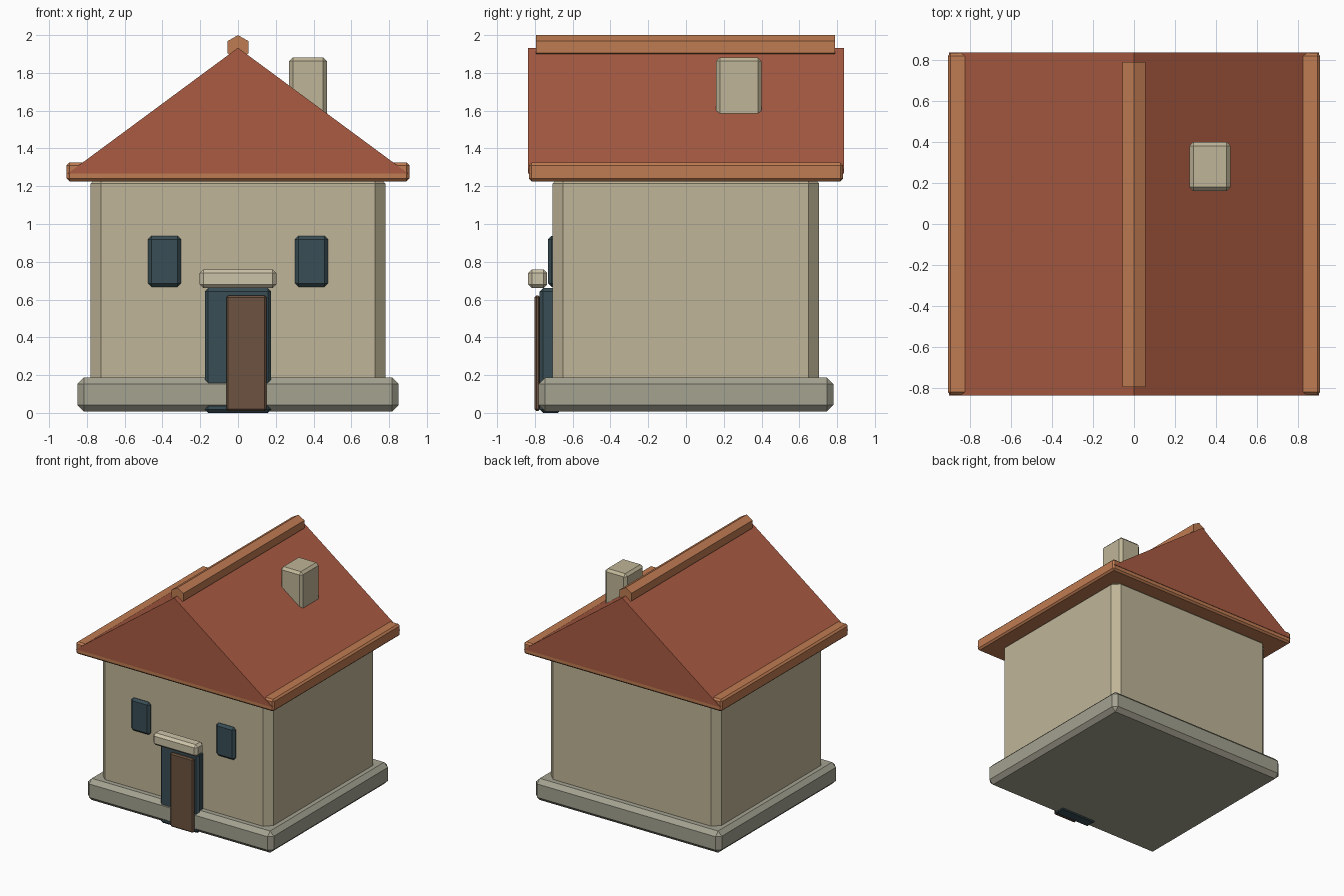
import bpy, bmesh, math

if "Cube" in bpy.data.objects:
    bpy.data.objects.remove(bpy.data.objects["Cube"])


def material(name, rgb):
    m = bpy.data.materials.new(name)
    m.diffuse_color = (*rgb, 1)
    m.use_nodes = True
    m.node_tree.nodes["Principled BSDF"].inputs["Base Color"].default_value = m.diffuse_color
    return m


PLASTER = material("plaster", (0.52, 0.46, 0.31))
STONE = material("stone", (0.37, 0.36, 0.28))
TILE = material("tile", (0.40, 0.105, 0.055))
TRIM = material("trim", (0.52, 0.20, 0.085))
DARK = material("dark_glass", (0.04, 0.075, 0.09))
WOOD = material("wood", (0.15, 0.085, 0.05))
CREAM = material("cream", (0.60, 0.54, 0.39))


def finish(bm, name, mat):
    bmesh.ops.recalc_face_normals(bm, faces=bm.faces)
    me = bpy.data.meshes.new(name)
    bm.to_mesh(me)
    bm.free()
    me.materials.append(mat)
    ob = bpy.data.objects.new(name, me)
    bpy.context.collection.objects.link(ob)
    return ob


def box(name, xs, ys, zs, bevel, mat):
    """Chamfered box from its extents."""
    bm = bmesh.new()
    bmesh.ops.create_cube(bm, size=1)
    for v in bm.verts:
        for i, (lo, hi) in enumerate((xs, ys, zs)):
            v.co[i] = lo if v.co[i] < 0 else hi
    bmesh.ops.bevel(bm, geom=bm.edges[:], offset=bevel, segments=1,
                    profile=0.5, affect='EDGES')
    return finish(bm, name, mat)


def prism(name, profile, y0, y1, mat):
    """Extrude an xz profile along y."""
    bm = bmesh.new()
    face = bm.faces.new([bm.verts.new((x, y0, z)) for x, z in profile])
    ext = bmesh.ops.extrude_face_region(bm, geom=[face], use_keep_orig=True)
    for v in ext["geom"]:
        if isinstance(v, bmesh.types.BMVert):
            v.co.y = y1
    return finish(bm, name, mat)


# Foundation and walls
box("foundation", (-0.85, 0.85), (-0.78, 0.78), (0.008, 0.187), 0.034, STONE)
box("walls", (-0.78, 0.78), (-0.707, 0.705), (0.01, 1.27), 0.056, PLASTER)

# Roof: eave slab, gabled prism and hexagonal ridge cap
box("eave_slab", (-0.907, 0.907), (-0.832, 0.832), (1.226, 1.325), 0.014, TRIM)
prism("roof", [(-0.9, 1.268), (0.9, 1.268), (0, 1.933)], -0.836, 0.836, TILE)
prism("ridge_cap", [(0.064 * math.sin(k * math.pi / 3),
                     1.936 + 0.064 * math.cos(k * math.pi / 3)) for k in range(6)],
      -0.793, 0.79, TRIM)

# Chimney
box("chimney", (0.27, 0.47), (0.16, 0.40), (1.46, 1.882), 0.02, PLASTER)

# Windows
for side, label in ((-1, "left"), (1, "right")):
    c = side * 0.389
    box(label + "_window", (c - 0.087, c + 0.087), (-0.73, -0.69),
        (0.667, 0.937), 0.018, DARK)

# Doorway, open door leaf and lintel
box("doorway", (-0.176, 0.176), (-0.775, -0.66), (0.0, 0.66), 0.018, DARK)
box("door", (-0.062, 0.15), (-0.802, -0.772), (0.01, 0.622), 0.01, WOOD)
box("lintel", (-0.203, 0.203), (-0.836, -0.735), (0.66, 0.76), 0.02, CREAM)
